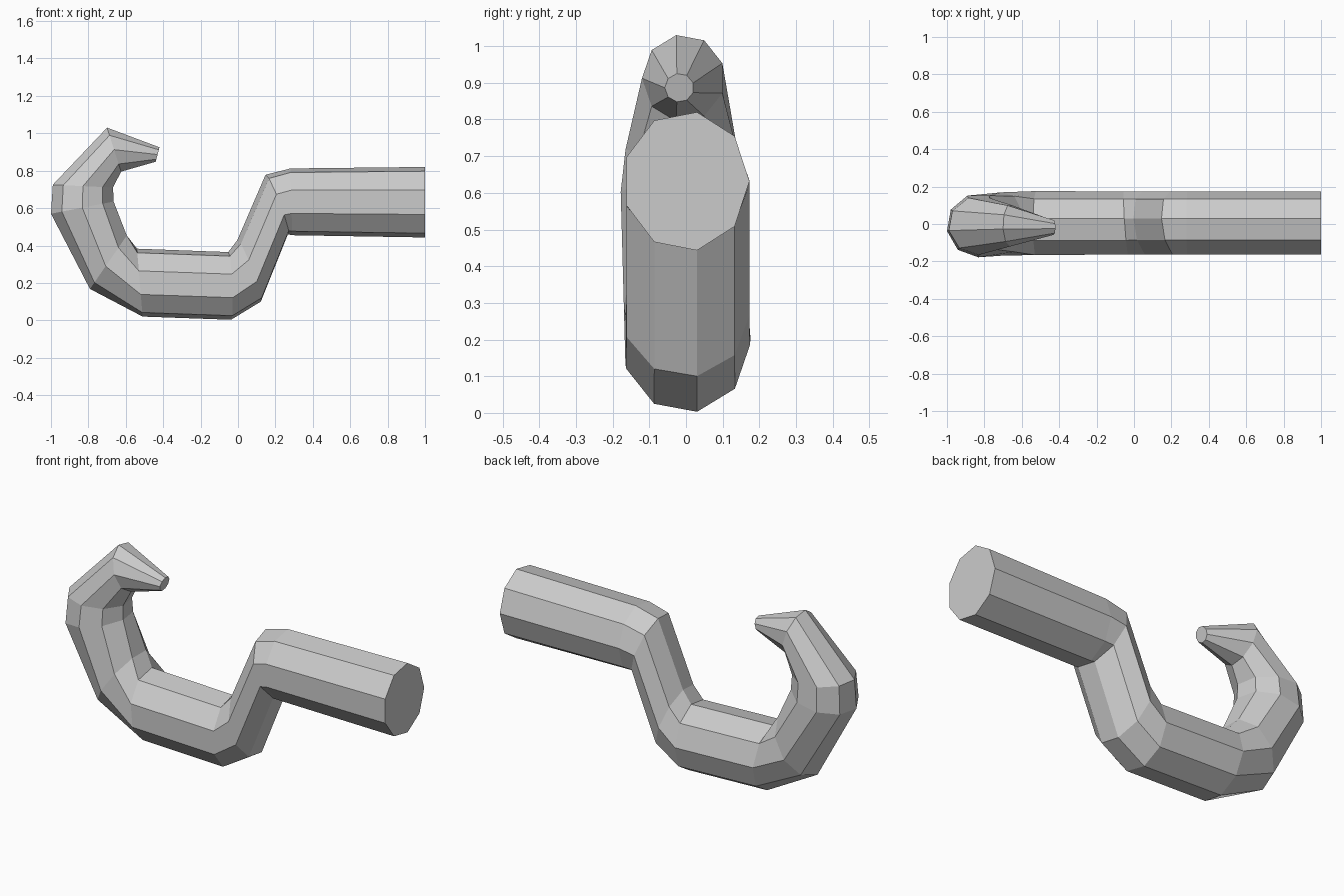
import bpy, bmesh
from math import sin, cos, radians
from mathutils import Vector

if "Cube" in bpy.data.objects:
    bpy.data.objects.remove(bpy.data.objects["Cube"])

SIDES = 9

# Rings along the bent bar: outer (x, z), inner (x, z), half width, centre y, twist, skew
rings = [
    ((1.00, 0.443), (1.00, 0.820), 0.173, 0.0, 0, 0.0),      # straight end
    ((0.29, 0.455), (0.28, 0.812), 0.173, 0.0, 0, 0.0),
    ((0.27, 0.46), (0.15, 0.778), 0.173, 0.0, 0, -0.1),      # upper bend
    ((0.125, 0.10), (0.00, 0.43), 0.173, 0.0, 0, -0.1),      # lower bend
    ((-0.035, 0.003), (-0.05, 0.365), 0.174, 0.0, 0, -0.07),
    ((-0.51, 0.02), (-0.54, 0.383), 0.176, 0.0, 0, 0.0),     # hook bottom
    ((-0.79, 0.17), (-0.59, 0.46), 0.172, 0.0, -10, 0.0),
    ((-1.00, 0.57), (-0.665, 0.635), 0.170, -0.008, -20, 0.0),  # hook side
    ((-0.99, 0.725), (-0.668, 0.71), 0.157, -0.008, -20, 0.0),
    ((-0.70, 1.03), (-0.625, 0.795), 0.113, -0.007, -20, 0.0),  # hook top
    ((-0.42, 0.925), (-0.44, 0.848), 0.040, -0.018, -20, 0.0),  # blunt tip
]


def add_ring(bm, outer, inner, width, cy, twist, skew):
    o, i = Vector(outer), Vector(inner)
    c, half = (o + i) / 2, (i - o) / 2 / 0.985
    verts = []
    for k in range(SIDES):
        a = radians(360 / SIDES * k + twist)
        y = width * cos(a)
        p = c + half * sin(a)
        verts.append(bm.verts.new((p.x + skew * y, cy + y, p.y)))
    return verts


# Skin the rings into a closed faceted bar
bm = bmesh.new()
loops = [add_ring(bm, *r) for r in rings]
for a, b in zip(loops, loops[1:]):
    for k in range(SIDES):
        n = (k + 1) % SIDES
        bm.faces.new((a[k], a[n], b[n], b[k]))
bm.faces.new(loops[0])
bm.faces.new(loops[-1])
bmesh.ops.recalc_face_normals(bm, faces=bm.faces)
mesh = bpy.data.meshes.new("bent_hook")
bm.to_mesh(mesh)
bm.free()
bpy.context.collection.objects.link(bpy.data.objects.new("bent_hook", mesh))
